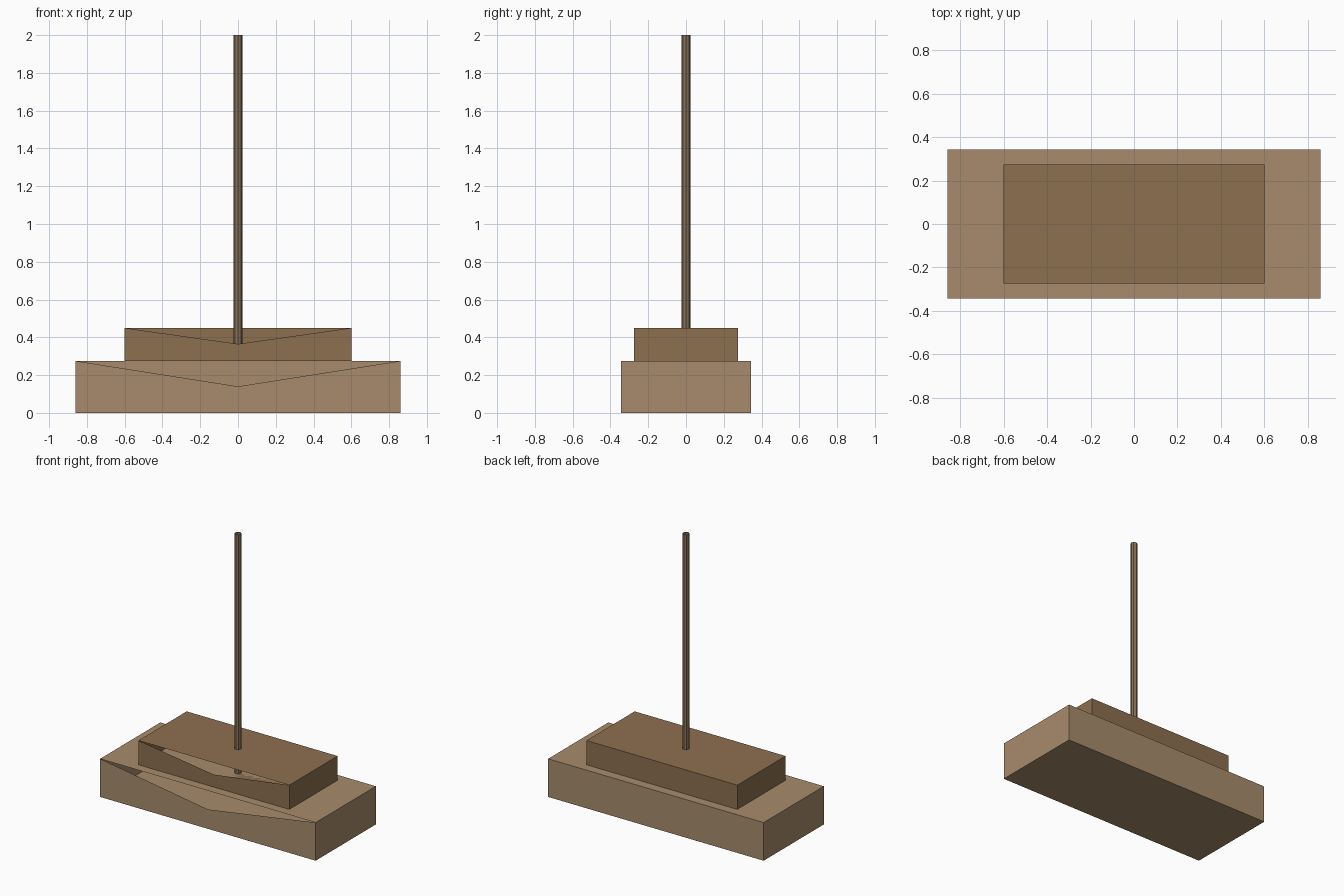
import bpy
import bmesh

if "Cube" in bpy.data.objects:
    bpy.data.objects.remove(bpy.data.objects["Cube"])


def finish(bm, name, color):
    mesh = bpy.data.meshes.new(name)
    bm.to_mesh(mesh)
    bm.free()
    obj = bpy.data.objects.new(name, mesh)
    bpy.context.collection.objects.link(obj)
    mat = bpy.data.materials.new(name + "_paint")
    mat.diffuse_color = (*color, 1)
    mat.use_nodes = True
    mat.node_tree.nodes["Principled BSDF"].inputs["Base Color"].default_value = mat.diffuse_color
    mesh.materials.append(mat)
    return obj


def notched_box(name, hx, hy, z0, z1, notch_z, color):
    """Hollow box whose front wall has a V-shaped opening below its top edge."""
    bm = bmesh.new()
    corners = ((-hx, -hy), (hx, -hy), (hx, hy), (-hx, hy))
    low = [bm.verts.new((x, y, z0)) for x, y in corners]
    top = [bm.verts.new((x, y, z1)) for x, y in corners]
    dip = bm.verts.new((0, -hy, notch_z))
    bm.faces.new(low[::-1])
    bm.faces.new(top)
    for i in (1, 2, 3):
        j = (i + 1) % 4
        bm.faces.new((low[i], low[j], top[j], top[i]))
    # Front wall fanned around the bottom of the V
    for a, b in ((low[0], low[1]), (low[1], top[1]), (top[0], low[0])):
        bm.faces.new((a, b, dip))
    return finish(bm, name, color)


# Stacked hollow tiers
notched_box("base_tier", 0.86, 0.343, 0.0, 0.275, 0.14, (0.39, 0.26, 0.15))
notched_box("upper_tier", 0.602, 0.275, 0.275, 0.45, 0.365, (0.27, 0.16, 0.08))

# Open-ended pole
bm = bmesh.new()
bmesh.ops.create_cone(bm, cap_ends=False, segments=8,
                      radius1=0.024, radius2=0.024, depth=2.0 - 0.275)
bmesh.ops.translate(bm, verts=bm.verts, vec=(0, 0, (2.0 + 0.275) / 2))
finish(bm, "pole", (0.25, 0.17, 0.10))
